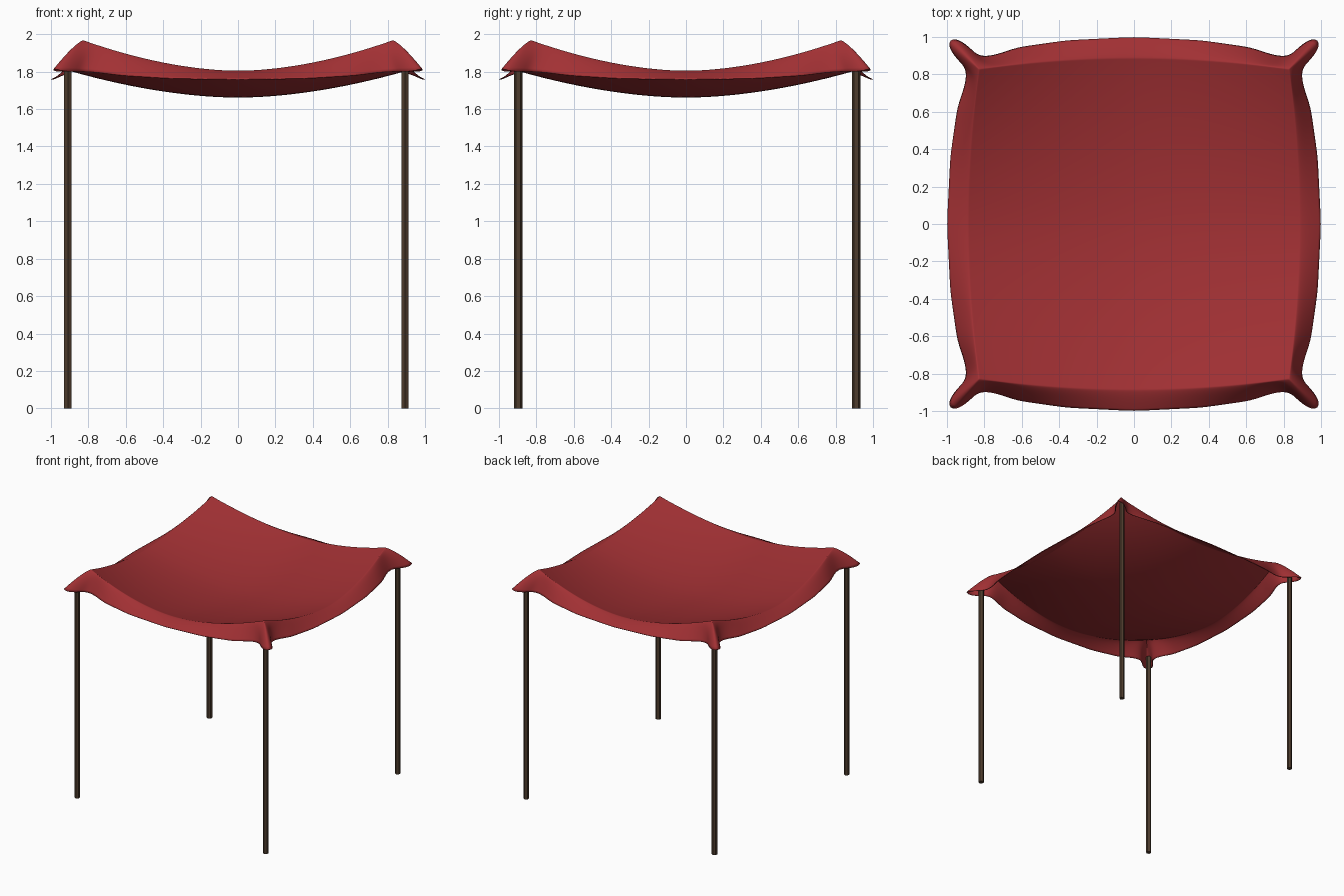
import bpy, bmesh, math
from mathutils import Vector

if "Cube" in bpy.data.objects:
    bpy.data.objects.remove(bpy.data.objects["Cube"], do_unlink=True)


def make_material(name, rgb):
    mat = bpy.data.materials.new(name)
    mat.use_nodes = True
    mat.diffuse_color = (*rgb, 1)
    mat.node_tree.nodes["Principled BSDF"].inputs["Base Color"].default_value = (*rgb, 1)
    return mat


red = make_material("red cloth", (0.36, 0.03, 0.034))
brown = make_material("dark wood", (0.075, 0.045, 0.026))

# Hem of one half edge: parameter, distance along, distance out, height
HEM = [(0, 0, 1.0, 1.76), (0.25, 0.36, 0.982, 1.765), (0.5, 0.62, 0.945, 1.78),
       (0.66, 0.78, 0.892, 1.80), (0.75, 0.84, 0.905, 1.80), (0.85, 0.89, 0.955, 1.80),
       (0.93, 0.945, 0.992, 1.805), (1, 0.985, 0.985, 1.82)]
HALF = 16          # grid steps from the middle to a ridge
FLAP_RINGS = 5     # rings from ridge to hem


def hem_point(a, b):
    """Hem position for a ridge point, a and b in -1..1 with one of them at +-1."""
    along, out = (a, b) if abs(b) >= abs(a) else (b, a)
    t = abs(along)
    for p, q in zip(HEM, HEM[1:]):
        if t <= q[0] + 1e-6:
            f = (t - p[0]) / (q[0] - p[0])
            x, y, z = (p[k] + f * (q[k] - p[k]) for k in (1, 2, 3))
            break
    x, y = math.copysign(x, along), math.copysign(y, out)
    return Vector((x, y, z)) if abs(b) >= abs(a) else Vector((y, x, z))


def panel_point(a, b):
    """Sagging middle of the cloth, rising to a peak at each corner."""
    u, v = math.sin(a * math.pi / 2), math.sin(b * math.pi / 2)
    x = 0.83 * u * (1 + 0.07 * (1 - v * v))
    y = 0.83 * v * (1 + 0.07 * (1 - u * u))
    p, q = abs(u) ** 1.8, abs(v) ** 1.8
    return Vector((x, y, 1.665 + 0.14 * (p + q) + 0.025 * p * q))


# Cloth canopy: sagging panel
bm = bmesh.new()
steps = range(-HALF, HALF + 1)
grid = {(i, j): bm.verts.new(panel_point(i / HALF, j / HALF)) for i in steps for j in steps}
for i in steps[:-1]:
    for j in steps[:-1]:
        bm.faces.new([grid[i, j], grid[i + 1, j], grid[i + 1, j + 1], grid[i, j + 1]])

# Hanging flap and corner ears around the panel
loop = ([(i, -HALF) for i in steps[:-1]] + [(HALF, j) for j in steps[:-1]]
        + [(-i, HALF) for i in steps[:-1]] + [(-HALF, -j) for j in steps[:-1]])
inner = [grid[key] for key in loop]
ridge = [v.co.copy() for v in inner]
hem = [hem_point(i / HALF, j / HALF) for i, j in loop]
for k in range(1, FLAP_RINGS + 1):
    w = k / FLAP_RINGS
    ring = []
    for top, low in zip(ridge, hem):
        co = top.lerp(low, w)
        co.z = top.z + (low.z - top.z) * w ** 1.25
        ring.append(bm.verts.new(co))
    for n in range(len(loop)):
        m = (n + 1) % len(loop)
        bm.faces.new([inner[n], ring[n], ring[m], inner[m]])
    inner = ring

bmesh.ops.recalc_face_normals(bm, faces=bm.faces)
if sum(f.normal.z for f in bm.faces) < 0:
    bmesh.ops.reverse_faces(bm, faces=bm.faces)
mesh = bpy.data.meshes.new("cloth_canopy")
bm.to_mesh(mesh)
bm.free()
mesh.materials.append(red)
mesh.shade_smooth()
canopy = bpy.data.objects.new("cloth_canopy", mesh)
bpy.context.collection.objects.link(canopy)
canopy.modifiers.new("soft_folds", 'SUBSURF').levels = 1
canopy.modifiers["soft_folds"].render_levels = 1
thick = canopy.modifiers.new("cloth_thickness", 'SOLIDIFY')
thick.thickness = 0.005
thick.offset = -1

# Corner posts
HEIGHT = 1.86
for side, x in (("right", -0.91), ("left", 0.893)):
    for end, y in (("front", -0.897), ("back", 0.91)):
        bpy.ops.mesh.primitive_cylinder_add(vertices=6, radius=0.022, depth=HEIGHT,
                                            location=(x, y, HEIGHT / 2))
        post = bpy.context.object
        post.name = f"{end}_{side}_post"
        post.data.materials.append(brown)
